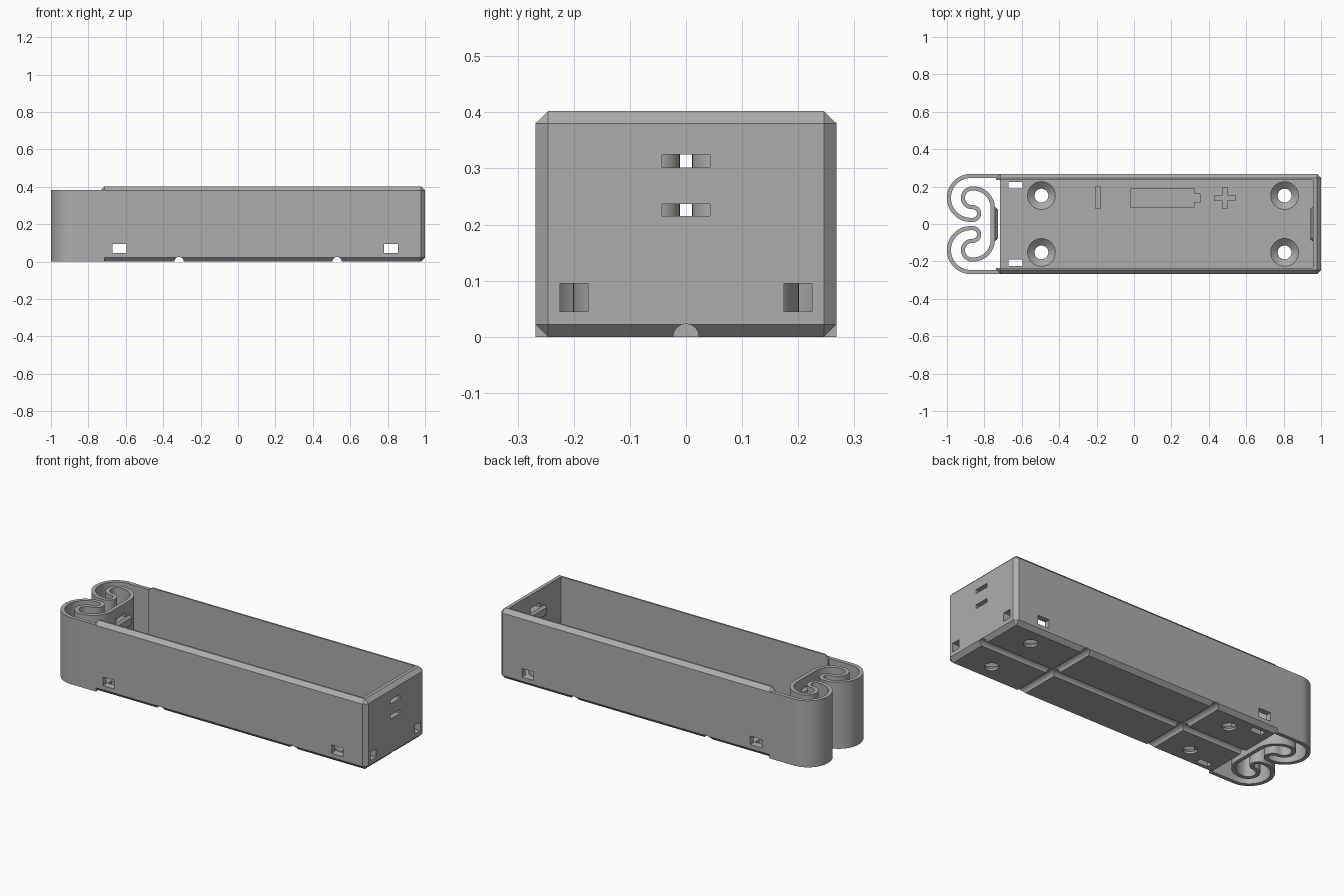
import bpy, bmesh, math
from mathutils import Matrix, Vector

if "Cube" in bpy.data.objects:
    bpy.data.objects.remove(bpy.data.objects["Cube"], do_unlink=True)

grey = bpy.data.materials.new("plain grey plastic")
grey.use_nodes = True
grey.diffuse_color = (0.42, 0.42, 0.42, 1)
grey.node_tree.nodes["Principled BSDF"].inputs["Base Color"].default_value = (0.42, 0.42, 0.42, 1)


def make(name, bm):
    bmesh.ops.recalc_face_normals(bm, faces=bm.faces)
    mesh = bpy.data.meshes.new(name)
    bm.to_mesh(mesh)
    bm.free()
    mesh.materials.append(grey)
    obj = bpy.data.objects.new(name, mesh)
    bpy.context.scene.collection.objects.link(obj)
    return obj


def box(name, x, y, z, bevel=0):
    bm = bmesh.new()
    bmesh.ops.create_cube(bm, size=1)
    for v in bm.verts:
        v.co = Vector([(r[0] + r[1]) / 2 + c * (r[1] - r[0]) for r, c in zip((x, y, z), v.co)])
    if bevel:
        bmesh.ops.bevel(bm, geom=bm.edges[:], offset=bevel, segments=1, affect='EDGES')
    return make(name, bm)


def cone(name, centre, r1, r2, depth, axis='Z', sides=32):
    bm = bmesh.new()
    turn = {'X': Matrix.Rotation(math.pi / 2, 4, 'Y'),
            'Y': Matrix.Rotation(math.pi / 2, 4, 'X'), 'Z': Matrix()}[axis]
    bmesh.ops.create_cone(bm, cap_ends=True, segments=sides, radius1=r1, radius2=r2,
                          depth=depth, matrix=Matrix.Translation(centre) @ turn)
    return make(name, bm)


def carve(obj, cutters):
    for c in cutters:
        c.hide_render = True
        mod = obj.modifiers.new("cut", 'BOOLEAN')
        mod.operation, mod.solver, mod.object = 'DIFFERENCE', 'EXACT', c
    dg = bpy.context.evaluated_depsgraph_get()
    dg.update()
    baked = bpy.data.meshes.new_from_object(obj.evaluated_get(dg))
    obj.modifiers.clear()
    obj.data = baked
    obj.data.materials.clear()
    obj.data.materials.append(grey)
    for p in obj.data.polygons:
        p.material_index = 0
    for c in cutters:
        bpy.data.objects.remove(c, do_unlink=True)


def contact_slots(x):
    return [box("slot_cutter", x, (-0.043, 0.043), z) for z in ((0.215, 0.237), (0.302, 0.325))]


WALL, FLOOR = 0.236, 0.045
WIRE = (FLOOR + 0.0005, 0.095)

# Chamfered tray with an open top and an open spring end
body = box("holder_body", (-0.737, 1), (-0.268, 0.268), (0, 0.402), 0.022)
cuts = [box("cavity_cutter", (-0.9, 0.958), (-WALL, WALL), (FLOOR, 0.6)),
        box("spring_end_cutter", (-0.9, -0.717), (-WALL + 0.001, WALL - 0.001), (-0.1, 0.2))]

# Wire openings in the sides, floor and end wall
for x in ((-0.67, -0.595), (0.78, 0.855)):
    cuts.append(box("side_hole_cutter", x, (-0.4, 0.4), WIRE))
for y in ((-0.225, -0.175), (0.175, 0.225)):
    cuts.append(box("end_hole_cutter", (0.9, 1.1), y, WIRE))
for y in ((-0.225, -0.19), (0.19, 0.225)):
    cuts.append(box("floor_hole_cutter", (-0.67, -0.595), y, (-0.1, 0.06)))
cuts += contact_slots((0.9, 1.1))

# Wire grooves under the floor
cuts.append(cone("long_groove_cutter", (0, 0, 0), 0.023, 0.023, 3, 'X', 16))
for x in (-0.315, 0.53):
    cuts.append(cone("cross_groove_cutter", (x, 0, 0), 0.025, 0.025, 1, 'Y', 16))

# Countersunk screw holes
for x in (-0.495, 0.805):
    for y in (-0.152, 0.152):
        cuts.append(cone("screw_hole_cutter", (x, y, 0), 0.037, 0.037, 0.2))
        cuts.append(cone("countersink_cutter", (x, y, 0.029), 0.0372, 0.0755, 0.034))

# Engraved polarity marks and cell outline on the floor
ENGRAVE = (0.033, 0.06)
for x, y in (((-0.205, -0.18), (0.083, 0.197)),
             ((-0.02, 0.32), (0.087, 0.19)), ((0.31, 0.353), (0.114, 0.163)),
             ((0.43, 0.543), (0.125, 0.153)), ((0.472, 0.501), (0.083, 0.195))):
    cuts.append(box("mark_cutter", x, y, ENGRAVE))
carve(body, cuts)


# Folded leaf spring: one strip following two mirrored S-curves
def arc(cx, cy, r, start, end, steps=18):
    angles = [math.radians(start + (end - start) * i / steps) for i in range(steps + 1)]
    return [Vector((cx + r * math.cos(a), cy + r * math.sin(a))) for a in angles]


half = [Vector((-0.715, 0.257))]
half += arc(-0.872, 0.1395, 0.1175, 90, 270, 28)
half += arc(-0.862, 0.056, 0.034, -90, 90)
half += arc(-0.865, 0.14, 0.05, 270, 90)
half += arc(-0.86, 0.085, 0.105, 90, 0)
path = half + [Vector((p.x, -p.y)) for p in reversed(half)]

bm = bmesh.new()
rings = []
for i, p in enumerate(path):
    d = (path[min(i + 1, len(path) - 1)] - path[max(i - 1, 0)]).normalized()
    side = Vector((-d.y, d.x)) * 0.011
    rings.append([bm.verts.new((p.x + s * side.x, p.y + s * side.y, z))
                  for s, z in ((1, 0), (1, 0.382), (-1, 0.382), (-1, 0))])
for a, b in zip(rings, rings[1:]):
    for k in range(4):
        bm.faces.new((a[k], a[(k + 1) % 4], b[(k + 1) % 4], b[k]))
bm.faces.new(rings[0])
bm.faces.new(rings[-1])
spring = make("leaf_spring", bm)
carve(spring, contact_slots((-0.8, -0.71)))

# Raised contact pads on the spring and on the end wall
pads = [box("spring_contact_pad", (-0.762, -0.728), (-0.09, 0.09), (0.237, 0.302), 0.012),
        box("end_contact_pad", (0.94, 0.974), (-0.09, 0.09), (0.237, 0.302), 0.012)]

bpy.ops.object.select_all(action='DESELECT')
for o in [body, spring] + pads:
    o.select_set(True)
bpy.context.view_layer.objects.active = body
bpy.ops.object.shade_smooth_by_angle(angle=math.radians(30))
